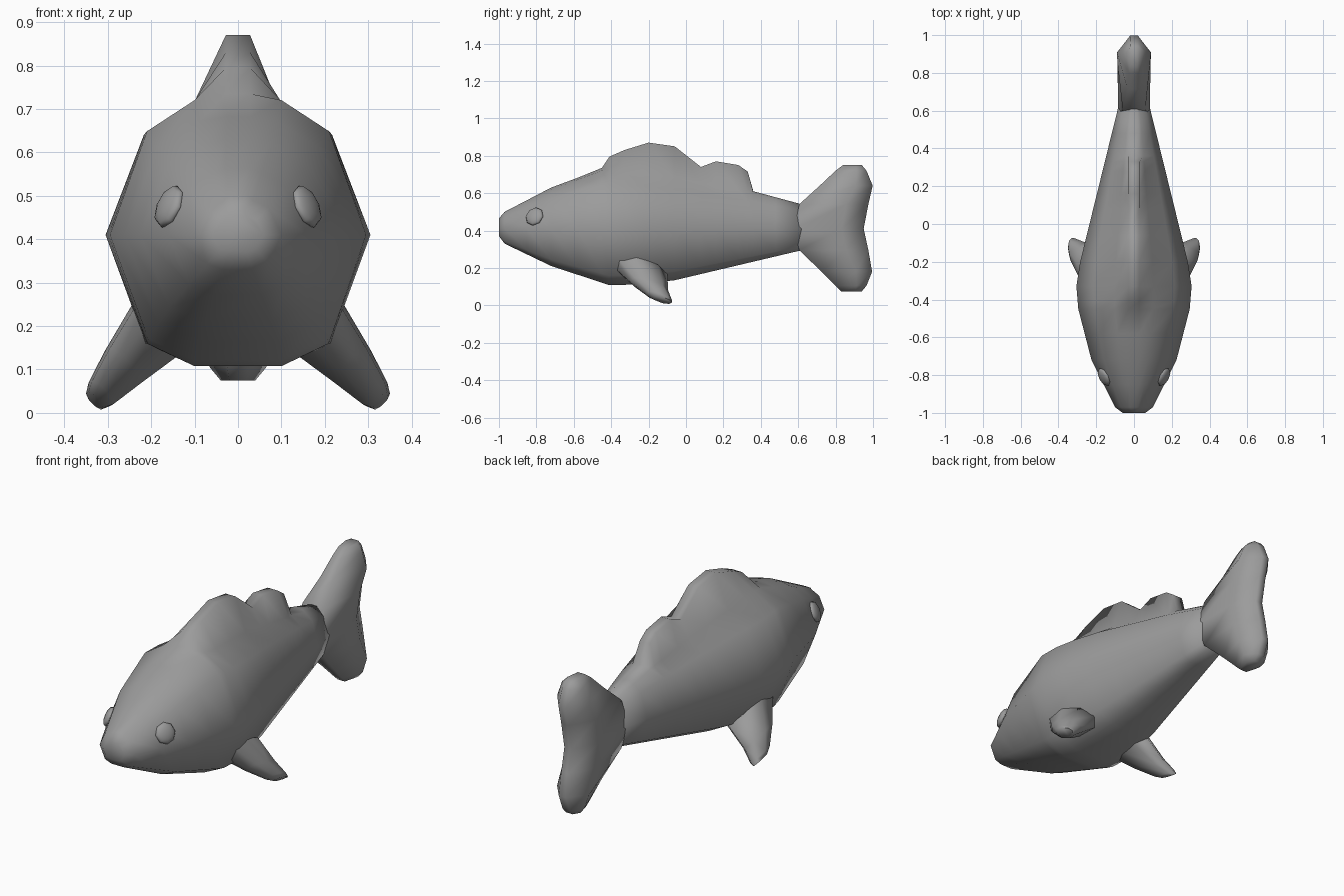
import bpy, bmesh, math
from mathutils import Vector

cube = bpy.data.objects.get("Cube")
if cube:
    bpy.data.objects.remove(cube, do_unlink=True)

grey = bpy.data.materials.new("fish_grey")
grey.use_nodes = True
GREY = (0.33, 0.33, 0.33, 1)
grey.diffuse_color = GREY
grey.node_tree.nodes["Principled BSDF"].inputs["Base Color"].default_value = GREY


def finish(obj, angle=80):
    obj.data.materials.clear()
    obj.data.materials.append(grey)
    bpy.ops.object.select_all(action='DESELECT')
    obj.select_set(True)
    bpy.context.view_layer.objects.active = obj
    bpy.ops.object.shade_smooth_by_angle(angle=math.radians(angle))


def loft(name, rings):
    """Skin a list of equal-sized closed rings and cap both ends."""
    bm = bmesh.new()
    loops = [[bm.verts.new(p) for p in ring] for ring in rings]
    n = len(loops[0])
    for a, b in zip(loops, loops[1:]):
        for i in range(n):
            j = (i + 1) % n
            bm.faces.new((a[i], a[j], b[j], b[i]))
    bm.faces.new(loops[0])
    bm.faces.new(loops[-1][::-1])
    bmesh.ops.recalc_face_normals(bm, faces=bm.faces)
    mesh = bpy.data.meshes.new(name)
    bm.to_mesh(mesh)
    bm.free()
    obj = bpy.data.objects.new(name, mesh)
    bpy.context.collection.objects.link(obj)
    finish(obj)
    return obj


def along(table, y):
    """Linear interpolation in a list of (y, value) pairs."""
    for (y0, v0), (y1, v1) in zip(table, table[1:]):
        if y <= y1:
            return v0 + (v1 - v0) * (y - y0) / (y1 - y0)
    return table[-1][1]


# Body profiles along y: half width, back line, belly line, fin crest
WIDTH = [(-1, .06), (-.97, .1), (-.72, .225), (-.45, .295), (-.33, .305),
         (-.2, .285), (.62, .083)]
BACK = [(-1, .455), (-.97, .49), (-.72, .62), (-.45, .72), (-.1, .69),
        (.36, .6), (.62, .53)]
BELLY = [(-1, .37), (-.97, .33), (-.72, .21), (-.4, .105), (-.1, .125), (.62, .295)]
CREST = [(-.45, .735), (-.41, .795), (-.33, .83), (-.2, .87), (-.06, .85),
         (.08, .74), (.16, .77), (.28, .75), (.33, .715), (.36, .61)]


def body_ring(y):
    w, top, low, mid = along(WIDTH, y), along(BACK, y), along(BELLY, y), .41
    in_fin = CREST[0][0] <= y <= CREST[-1][0]
    crest = along(CREST, y) if in_fin else top + .01
    half = [(min(.028, w * .2), crest), (w * .34, top),
            (w * .71, mid + (top - mid) * .77), (w, mid),
            (w * .7, mid + (low - mid) * .83), (w * .34, low)]
    return [(x, y, z) for x, z in half] + [(-x, y, z) for x, z in reversed(half)]


stations = [-1, -.97, -.85, -.72, -.58] + [c[0] for c in CREST] + [.48, .62]
loft("body_with_back_fins", [body_ring(y) for y in stations])

# Tail: flat sections stacked upwards (z, front y, back y, front half width, half width)
tail = []
for z, y0, y1, wf, w in [(.075, .83, .94, .02, .04), (.105, .80, .965, .025, .065),
                         (.18, .725, .995, .035, .09), (.295, .605, .975, .06, .088),
                         (.41, .58, .95, .083, .086), (.54, .605, .975, .06, .088),
                         (.64, .715, .998, .035, .09), (.72, .80, .965, .025, .06),
                         (.75, .84, .94, .02, .03)]:
    ym = y0 + (y1 - y0) * .68
    half = [(wf, y0), (w, ym), (.02, y1)]
    tail.append([(x, y, z) for x, y in half] + [(-x, y, z) for x, y in reversed(half)])
loft("tail_fin", tail)

for s, side in ((1, "left"), (-1, "right")):
    # Side fin: centre, half chord, half thickness from root to tip
    rings = []
    for c, chord, thick in [((.17, -.27, .21), .17, .085), ((.265, -.2, .105), .105, .056),
                            ((.315, -.145, .045), .07, .038), ((.33, -.125, .028), .05, .026)]:
        ring = []
        for k in range(8):
            a = math.tau * k / 8
            u, v = math.cos(a) * chord, math.sin(a) * thick
            ring.append((s * (c[0] + .77 * v), c[1] + u, c[2] + .63 * v - .25 * u))
        rings.append(ring)
    loft(side + "_side_fin", rings)

    # Eye: flattened ball facing out from the head
    bpy.ops.mesh.primitive_uv_sphere_add(segments=8, ring_count=6, radius=.052,
                                         location=(s * .158, -.81, .475))
    eye = bpy.context.object
    eye.name = side + "_eye"
    eye.scale = (1, 1, .42)
    eye.rotation_euler = Vector((s * .82, -.42, .38)).to_track_quat('Z', 'Y').to_euler()
    finish(eye)
